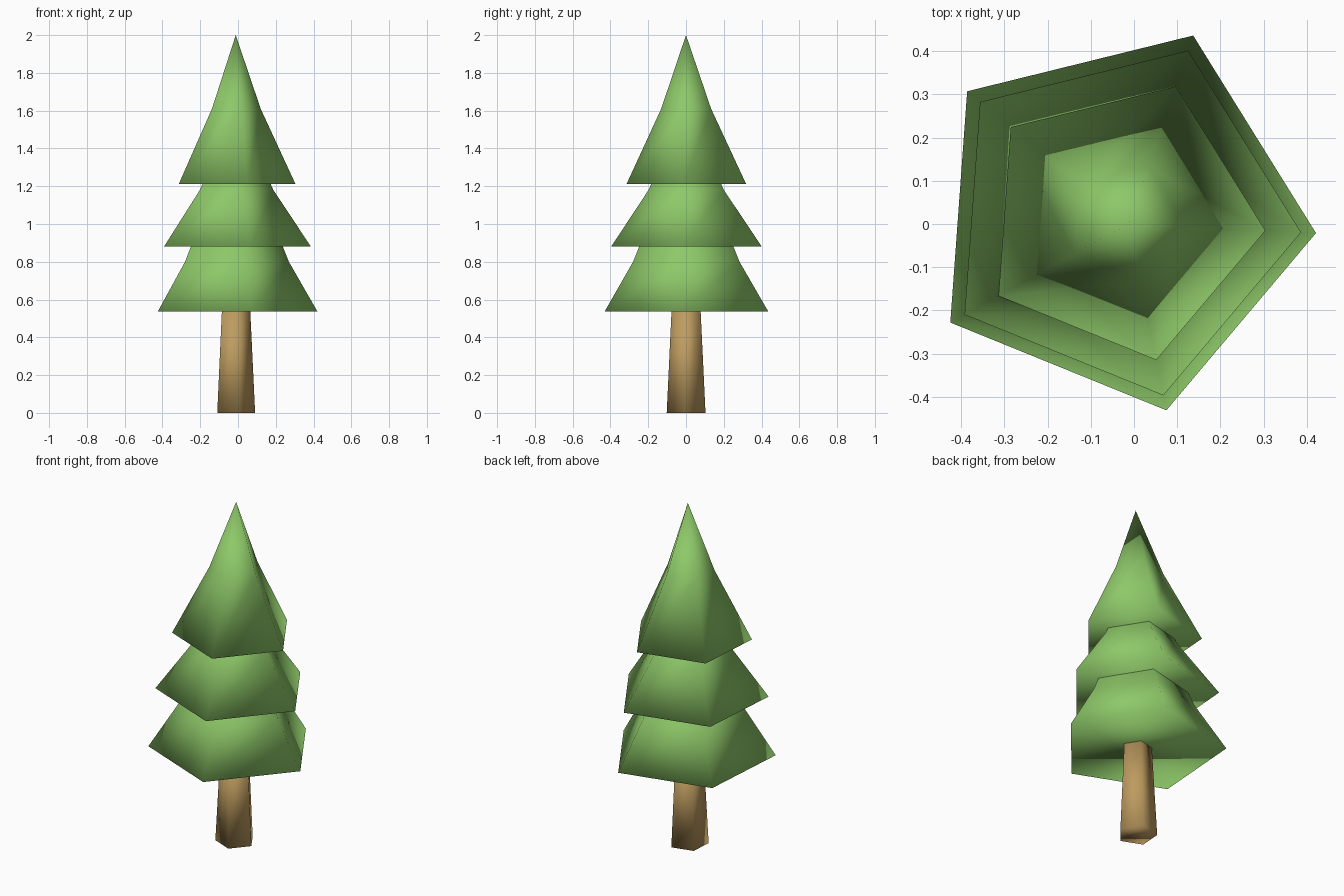
import bpy

if "Cube" in bpy.data.objects:
    bpy.data.objects.remove(bpy.data.objects["Cube"])

# Axis of the tree and the uneven five-sided outline around it
CX = -0.012
OUTLINE = [(0.433, -0.021), (0.149, 0.436), (-0.374, 0.307),
           (-0.413, -0.228), (0.087, -0.431)]


def material(name, rgb):
    m = bpy.data.materials.new(name)
    m.diffuse_color = (*rgb, 1.0)
    m.use_nodes = True
    m.node_tree.nodes["Principled BSDF"].inputs["Base Color"].default_value = m.diffuse_color
    return m


def stack(name, rings, mat, tip=None):
    """Loft scaled copies of the outline; close with a tip or a flat cap."""
    n = len(OUTLINE)
    verts = [(CX + x * s, y * s, z) for z, s in rings for x, y in OUTLINE]
    faces = [tuple(reversed(range(n)))]
    for r in range(len(rings) - 1):
        for i in range(n):
            a, b = r * n + i, r * n + (i + 1) % n
            faces.append((a, b, b + n, a + n))
    last = (len(rings) - 1) * n
    if tip is None:
        faces.append(tuple(range(last, last + n)))
    else:
        verts.append((CX, 0, tip))
        faces += [(last + i, last + (i + 1) % n, last + n) for i in range(n)]
    mesh = bpy.data.meshes.new(name)
    mesh.from_pydata(verts, [], faces)
    mesh.materials.append(mat)
    mesh.shade_smooth()
    ob = bpy.data.objects.new(name, mesh)
    bpy.context.collection.objects.link(ob)
    return ob


leaf = material("leaf green", (0.27, 0.58, 0.14))
bark = material("bark brown", (0.51, 0.33, 0.115))

# Trunk
stack("trunk", [(0.0, 0.237), (0.536, 0.178)], bark)

# Foliage tiers: flared skirt, then a steeper peak
stack("lower_foliage", [(0.536, 1.0), (0.80, 0.65)], leaf, tip=1.5)
stack("middle_foliage", [(0.88, 0.92), (1.18, 0.46)], leaf, tip=1.62)
stack("upper_foliage", [(1.212, 0.73), (1.61, 0.305)], leaf, tip=2.0)
